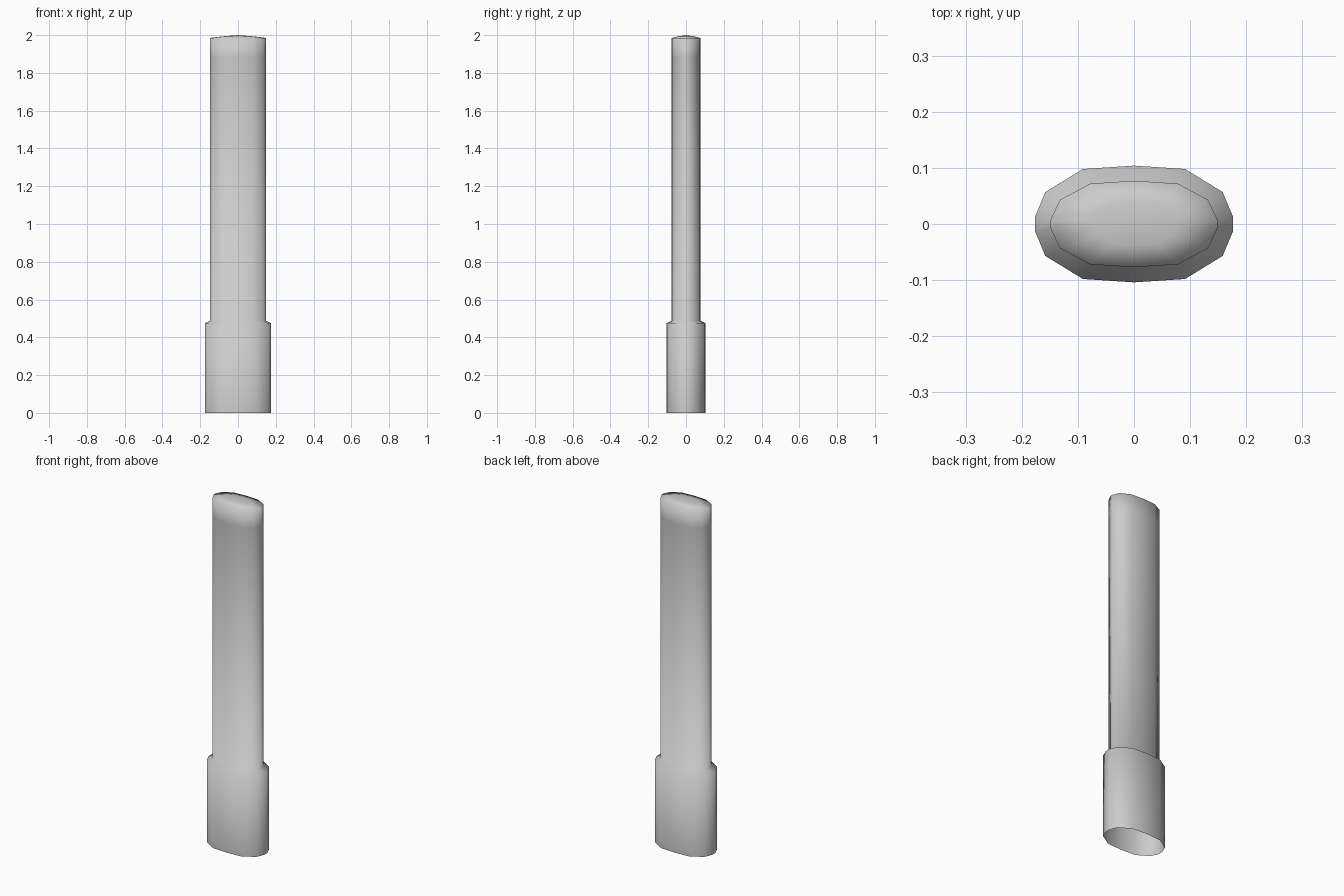
import bpy, bmesh

if "Cube" in bpy.data.objects:
    bpy.data.objects.remove(bpy.data.objects["Cube"])

# Half cross-sections (x, y), mirrored to 14-sided flattened ovals
COLLAR = [(0, .104), (.091, .098), (.158, .057), (.176, .014)]
BLADE = [(0, .077), (.078, .072), (.132, .043), (.149, .007)]


def oval(quarter):
    """Mirror a quarter outline into a closed loop."""
    half = quarter + [(x, -y) for x, y in reversed(quarter)]
    return half + [(-x, y) for x, y in reversed(half[1:-1])]


def ring(bm, outline, z, scale=1.0):
    return [bm.verts.new((x * scale, y * scale, z)) for x, y in outline]


def bridge(bm, a, b):
    n = len(a)
    for i in range(n):
        j = (i + 1) % n
        bm.faces.new((a[i], a[j], b[j], b[i]))


bm = bmesh.new()
outer, inner = oval(COLLAR), oval(BLADE)

# Hollow collar, sloped shoulder, long shaft and shallow domed tip
rings = [ring(bm, outer, 0),
         ring(bm, outer, .475),
         ring(bm, inner, .487),
         ring(bm, inner, 1.88),
         ring(bm, inner, 1.985),
         ring(bm, inner, 1.994, .5)]
for lower, upper in zip(rings, rings[1:]):
    bridge(bm, lower, upper)
apex = bm.verts.new((0, 0, 2))
top = rings[-1]
for i in range(len(top)):
    bm.faces.new((top[i], top[(i + 1) % len(top)], apex))

bmesh.ops.recalc_face_normals(bm, faces=bm.faces)
for f in bm.faces:
    f.smooth = True

mesh = bpy.data.meshes.new("collared_shaft")
bm.to_mesh(mesh)
bm.free()
bpy.context.collection.objects.link(bpy.data.objects.new("collared_shaft", mesh))
